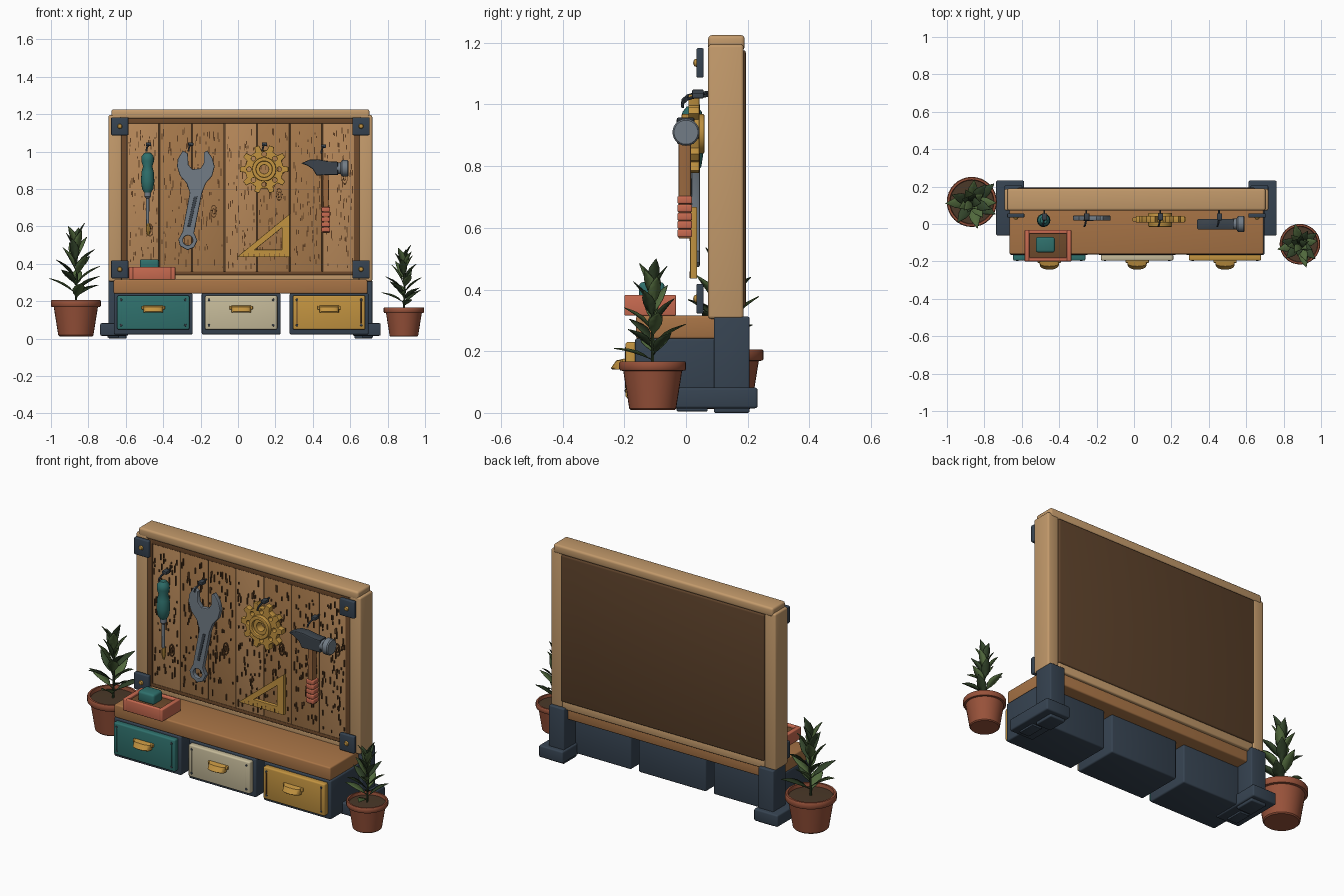
import bpy, bmesh, math, random
from mathutils import Matrix, Vector

if "Cube" in bpy.data.objects:
    bpy.data.objects.remove(bpy.data.objects["Cube"])
random.seed(4)

def mat(name, h):
    m = bpy.data.materials.new(name)
    c = [int(h[i:i + 2], 16) / 255 for i in (0, 2, 4)]
    m.diffuse_color = [((v + .055) / 1.055) ** 2.4 if v > .04 else v / 12.92 for v in c] + [1]
    m.use_nodes = True
    m.node_tree.nodes["Principled BSDF"].inputs["Base Color"].default_value = m.diffuse_color
    return m

M = {n: mat(n, h) for n, h in dict(
    frame='c39a6b', plank_a='b8895a', plank_b='a87a4c', trim='6e4a2c', bench='a87446', navy='364351',
    teal='2f706c', cream='c6bb9a', gold='c29340', terracotta='98523a', coral='c86a50', back='5c412a',
    leaf_light='50683c', leaf_dark='33452b', soil='4a3828', steel='727c86', iron='3c444c',
    handle='99683f', grain='5e3f24').items()}

def finish(name, bm, m):
    bmesh.ops.recalc_face_normals(bm, faces=bm.faces)
    me = bpy.data.meshes.new(name)
    bm.to_mesh(me)
    bm.free()
    ob = bpy.data.objects.new(name, me)
    bpy.context.collection.objects.link(ob)
    me.materials.append(M[m])
    return ob

def add_box(bm, x0, x1, y0, y1, z0, z1):
    t = Matrix.Translation(((x0 + x1) / 2, (y0 + y1) / 2, (z0 + z1) / 2))
    bmesh.ops.create_cube(bm, size=1, matrix=t @ Matrix.Diagonal((x1 - x0, y1 - y0, z1 - z0, 1)))

def box(name, x0, x1, y0, y1, z0, z1, m, bev=.006):
    bm = bmesh.new()
    add_box(bm, x0, x1, y0, y1, z0, z1)
    if bev:
        bmesh.ops.bevel(bm, geom=bm.edges[:], offset=bev, segments=3, profile=.5, affect='EDGES')
    return finish(name, bm, m)

def lathe(name, prof, loc, m, axis='Z', n=32):
    bm = bmesh.new()
    vs = [bm.verts.new((r, 0, z)) for r, z in prof]
    es = [bm.edges.new(p) for p in zip(vs, vs[1:])]
    bmesh.ops.spin(bm, geom=vs + es, cent=(0, 0, 0), axis=(0, 0, 1), angle=math.tau, steps=n)
    bmesh.ops.remove_doubles(bm, verts=bm.verts, dist=1e-5)
    rot = {'Z': Matrix(), 'X': Matrix.Rotation(math.pi / 2, 4, 'Y'), '-Y': Matrix.Rotation(math.pi / 2, 4, 'X')}[axis]
    bm.transform(Matrix.Translation(loc) @ rot)
    return finish(name, bm, m)

def curve_obj(name, cu, m):
    ob = bpy.data.objects.new(name, cu)
    bpy.context.collection.objects.link(ob)
    cu.materials.append(M[m])
    return ob

def to_mesh(ob):
    bpy.ops.object.select_all(action='DESELECT')
    ob.select_set(True)
    bpy.context.view_layer.objects.active = ob
    bpy.ops.object.convert(target='MESH')

def plate(name, loops, y0, y1, m, bev=.003):
    # filled outline in x-z with holes, given thickness along y
    cu = bpy.data.curves.new(name, 'CURVE')
    cu.dimensions, cu.fill_mode = '2D', 'BOTH'
    cu.extrude, cu.bevel_depth, cu.offset, cu.bevel_resolution = (y1 - y0) / 2 - bev, bev, -bev, 1
    for pts in loops:
        s = cu.splines.new('POLY')
        s.points.add(len(pts) - 1)
        for p, (x, z) in zip(s.points, pts):
            p.co = (x, z, 0, 1)
        s.use_cyclic_u = True
    ob = curve_obj(name, cu, m)
    ob.location.y = (y0 + y1) / 2
    ob.rotation_euler.x = math.pi / 2
    to_mesh(ob)

def tube(name, pts, r, m):
    cu = bpy.data.curves.new(name, 'CURVE')
    cu.dimensions, cu.bevel_depth, cu.bevel_resolution, cu.use_fill_caps = '3D', r, 2, True
    s = cu.splines.new('POLY')
    s.points.add(len(pts) - 1)
    for p, c in zip(s.points, pts):
        p.co = (*c, 1)
    to_mesh(curve_obj(name, cu, m))

def circle(x, z, r, n=24):
    return [(x + r * math.cos(i * math.tau / n), z + r * math.sin(i * math.tau / n)) for i in range(n)]

C = .013  # centre line of the board
# Board frame
for s, side in ((-1, 'left'), (1, 'right')):
    a, b = sorted((C + s * .705, C + s * .635))
    box(side + '_frame_post', a, b, .072, .187, .305, 1.195, 'frame', .01)
    a, b = sorted((C + s * .637, C + s * .606))
    box(side + '_inner_trim', a, b, .078, .16, .34, 1.17, 'trim', .003)
    # Support uprights and feet
    a, b = sorted((C + s * .705, C + s * .61))
    box(side + '_upright', a, b, .09, .206, 0, .312, 'navy', .006)
    a, b = sorted((C + s * .75, C + s * .6))
    box(side + '_foot', a, b, -.062, .232, .015, .082, 'navy', .008)
    a, b = sorted((C + s * .71, C + s * .65))
    box(side + '_foot_pad', a, b, -.03, .07, .005, .02, 'navy', .003)
    # Corner plates with bolts
    for z, end in ((1.135, 'top'), (.37, 'bottom')):
        x = C + s * .645
        box(f'{side}_{end}_corner_plate', x - .046, x + .046, .034, .057, z - .048, z + .048, 'navy', .005)
        lathe(f'{side}_{end}_bolt', [(0, .012), (.01, .009), (.014, 0), (0, 0)], (x, .035, z), 'gold', '-Y', 12)
box('frame_cap', C - .69, C + .69, .072, .19, 1.175, 1.225, 'frame', .012)
box('top_trim', C - .635, C + .635, .078, .16, 1.15, 1.18, 'trim', .003)
box('bottom_rail', C - .635, C + .635, .085, .187, .3, .35, 'frame', .008)
box('bottom_trim', C - .635, C + .635, .078, .1, .34, .36, 'trim', .003)
box('back_panel', C - .637, C + .637, .15, .194, .345, 1.176, 'back', .008)

# Planks and wood grain
W = 1.22 / 7
grain = bmesh.new()
for i in range(7):
    x = C + .002 - .61 + i * W
    box(f'plank_{i + 1}', x + .002, x + W - .002, .08, .13, .35, 1.155, ('plank_a', 'plank_b', 'plank_b')[i % 3], .005)
    for _ in range(75):
        gx, gz, h = random.uniform(x + .012, x + W - .012), random.uniform(.37, 1.1), random.uniform(.008, .04)
        add_box(grain, gx - .0025, gx + .0025, .074, .082, gz, gz + h)
finish('plank_grain', grain, 'grain')
for i, (x, z) in enumerate(((-.47, .58), (-.13, .68), (.22, .77), (.57, .86))):
    for r in (.012, .024):
        plate(f'wood_knot_{i}_{r}', [[(x + (px - x) * .7, z + (pz - z) * 1.5) for px, pz in circle(x, z, q, 14)]
                                     for q in (r, r - .005)], .074, .082, 'grain', .0005)

# Bench and drawers
box('bench_top', -.665, .692, -.162, .17, .24, .315, 'bench', .008)
for i, (x, col) in enumerate(((-.453, 'teal'), (.017, 'cream'), (.487, col3 := 'gold'))):
    box(f'drawer_case_{i + 1}', x - .211, x + .211, -.165, .1, .022, .242, 'navy', .008)
    box(f'drawer_front_{i + 1}', x - .193, x + .193, -.196, -.16, .048, .23, col, .008)
    for sx in (-1, 1):
        px = x + sx * .172
        box(f'drawer_groove_{i + 1}', px - .003, px + .003, -.1985, -.19, .08, .2, 'grain' if col == 'gold' else col, .001)
        for z in (.072, .207):
            lathe(f'drawer_screw_{i + 1}', [(0, .004), (.006, .003), (.007, 0)], (px, -.195, z), 'iron', '-Y', 10)
    # Cup pull: back strip and half-round drooping lip
    box(f'pull_plate_{i + 1}', x - .062, x + .062, -.208, -.19, .155, .175, 'gold', .004)
    bm = bmesh.new()
    n, rows = 14, []
    for k in range(n + 1):
        a = math.pi * k / n
        cx, d = x - .052 * math.cos(a), math.sin(a) ** .5
        rows.append([bm.verts.new(v) for v in ((cx, -.2, .176), (cx, -.2 - .026 * d, .17), (cx, -.2 - .044 * d, .145),
                                               (cx, -.2 - .038 * d, .14), (cx, -.2, .158))])
    for p, q in zip(rows, rows[1:]):
        for j in range(4):
            bm.faces.new((p[j], p[j + 1], q[j + 1], q[j]))
    bmesh.ops.remove_doubles(bm, verts=bm.verts, dist=1e-5)
    finish(f'pull_lip_{i + 1}', bm, 'gold')

# Tray with small box
for a in ((-.585, -.56, -.2, -.032), (-.36, -.335, -.2, -.032), (-.565, -.355, -.2, -.18), (-.565, -.355, -.052, -.032)):
    box('tray_wall', *a, .315, .383, 'coral', .005)
box('tray_filling', -.57, -.35, -.19, -.04, .318, .37, 'trim', .002)
box('small_box', -.525, -.423, -.152, -.07, .365, .424, 'teal', .012)

# Hooks
for i, (x, z) in enumerate(((-.48, 1.04), (-.255, 1.04), (.14, 1.04), (.455, 1.03))):
    box(f'hook_plate_{i + 1}', x - .012, x + .016, .02, .057, z - .01, z + .008, 'iron', .003)
    tube(f'hook_{i + 1}', [(x, .08, z), (x, .03, z - .005), (x - .004, .005, z - .012), (x - .008, -.01, z - .025),
                           (x - .01, -.012, z - .04)], .005, 'iron')

# Screwdriver
lathe('screwdriver_handle', [(0, .995), (.018, .993), (.032, .975), (.034, .95), (.025, .92), (.033, .89), (.036, .84),
                             (.03, .8), (.018, .78), (0, .78)], (-.483, .02, 0), 'teal', n=16)
lathe('screwdriver_shaft', [(0, .785), (.018, .785), (.018, .76), (.009, .75), (.008, .61), (0, .61)], (-.483, .02, 0), 'steel', n=12)
lathe('screwdriver_tip', [(0, .615), (.01, .615), (.013, .58), (.006, .55), (0, .55)], (-.48, .02, 0), 'gold', n=8)

# Wrench
plate('wrench', [[(-.295, 1.005), (-.322, .96), (-.326, .92), (-.31, .87), (-.275, .83), (-.258, .78), (-.297, .57), (-.319, .53),
                  (-.31, .495), (-.27, .473), (-.235, .487), (-.217, .525), (-.235, .565), (-.192, .78), (-.172, .83),
                  (-.138, .87), (-.125, .92), (-.137, .965), (-.165, 1.005), (-.182, .995), (-.182, .94), (-.2, .91),
                  (-.245, .905), (-.265, .93), (-.268, .99)], circle(-.268, .525, .026)], .018, .045, 'steel', .005)
plate('wrench_groove', [[(-.27, .6), (-.255, .6), (-.217, .76), (-.235, .76)]], .015, .025, 'iron', .002)

# Gear
gx, gz = .14, .905
teeth = []
for k in range(10):
    for da, r in ((-.17, .103), (-.1, .13), (.1, .13), (.17, .103)):
        a = k * math.tau / 10 + da
        teeth.append((gx + r * math.cos(a), gz + r * math.sin(a)))
windows = [circle(gx + .081 * math.cos(k * math.tau / 8), gz + .081 * math.sin(k * math.tau / 8), .012, 12) for k in range(8)]
plate('gear', [teeth, circle(gx, gz, .05)] + windows, .008, .043, 'gold')
plate('gear_hub', [circle(gx, gz, .064, 32), circle(gx, gz, .043, 32)], -.015, .06, 'gold', .005)
plate('gear_core', [circle(gx, gz, .044, 32), circle(gx, gz, .024, 24)], 0, .05, 'gold', .003)

# Set square
plate('set_square', [[(-.007, .435), (.277, .435), (.277, .667)], [(.09, .475), (.235, .475), (.235, .592)]], .013, .036, 'gold')
for k in range(9):
    box('ruler_mark', .03 + k * .027, .033 + k * .027, .011, .016, .437, .452 + .006 * (k % 2), 'trim', 0)

# Hammer
plate('hammer_head', [[(.338, .937), (.385, .957), (.43, .958), (.48, .948), (.535, .945), (.535, .875), (.48, .875), (.42, .872),
                       (.4, .905), (.37, .925)]], -.03, .028, 'iron', .006)
lathe('hammer_face', [(0, 0), (.03, 0), (.03, .02), (.044, .03), (.044, .058), (.039, .064), (0, .064)], (.527, 0, .91), 'steel', 'X', 24)
plate('hammer_handle', [[(.455, .93), (.482, .93), (.487, .8), (.484, .7), (.488, .565), (.452, .565), (.455, .7), (.452, .8)]],
      -.025, .016, 'handle', .006)
for k in range(5):
    box(f'hammer_grip_{k + 1}', .445, .493, -.028, .02, .57 + k * .027, .595 + k * .027, 'coral', .005)

# Potted plants
def plant(label, x, y, s, seed):
    rnd = random.Random(seed)
    P = lambda prof: [(r * s, z * s) for r, z in prof]
    lathe(label + '_pot', P([(0, .012), (.088, .012), (.094, .018), (.118, .168), (.13, .17), (.134, .176), (.134, .2), (.13, .206),
                             (.119, .206), (.116, .185)]), (x, y, 0), 'terracotta')
    lathe(label + '_soil', P([(0, .19), (.118, .186)]), (x, y, 0), 'soil')
    tube(label + '_stem', [(x, y, .18 * s), (x + .006 * s, y, .35 * s), (x, y, .52 * s)], .006 * s, 'leaf_dark')
    bms = {'leaf_light': bmesh.new(), 'leaf_dark': bmesh.new()}
    n = 20
    for k in range(n):
        t = k / (n - 1)
        bm = bms[('leaf_light', 'leaf_dark')[k % 2]]
        L, wd = (.165 - .03 * t) * s, (.031 - .006 * t) * s
        tilt = math.radians(58 - 50 * t + rnd.uniform(-10, 8))
        T = (Matrix.Translation((x, y, (.21 + .28 * t) * s)) @ Matrix.Rotation(k * 2.4 + rnd.uniform(-.3, .3), 4, 'Z')
             @ Matrix.Rotation(tilt, 4, 'X'))
        prev = None
        for u, w in ((0, .08), (.15, .12), (.3, .7), (.5, 1), (.7, .85), (.87, .4), (1, .02)):
            bend = .025 * s * u * u
            row = [bm.verts.new(T @ Vector((q * w * wd, -bend + abs(q) * w * wd * .3, u * L))) for q in (-1, 0, 1)]
            if prev:
                for j in (0, 1):
                    bm.faces.new((prev[j], prev[j + 1], row[j + 1], row[j]))
            prev = row
    for m, bm in bms.items():
        ob = finish(f'{label}_{m}', bm, m)
        ob.modifiers.new('thickness', 'SOLIDIFY').thickness = .003 * s

plant('left_plant', -.867, .118, 1, 1)
plant('right_plant', .887, -.108, .81, 2)

# Smooth shading with sharp creases
bpy.ops.object.select_all(action='SELECT')
bpy.context.view_layer.objects.active = bpy.data.objects['frame_cap']
bpy.ops.object.shade_smooth_by_angle(angle=math.radians(35))
